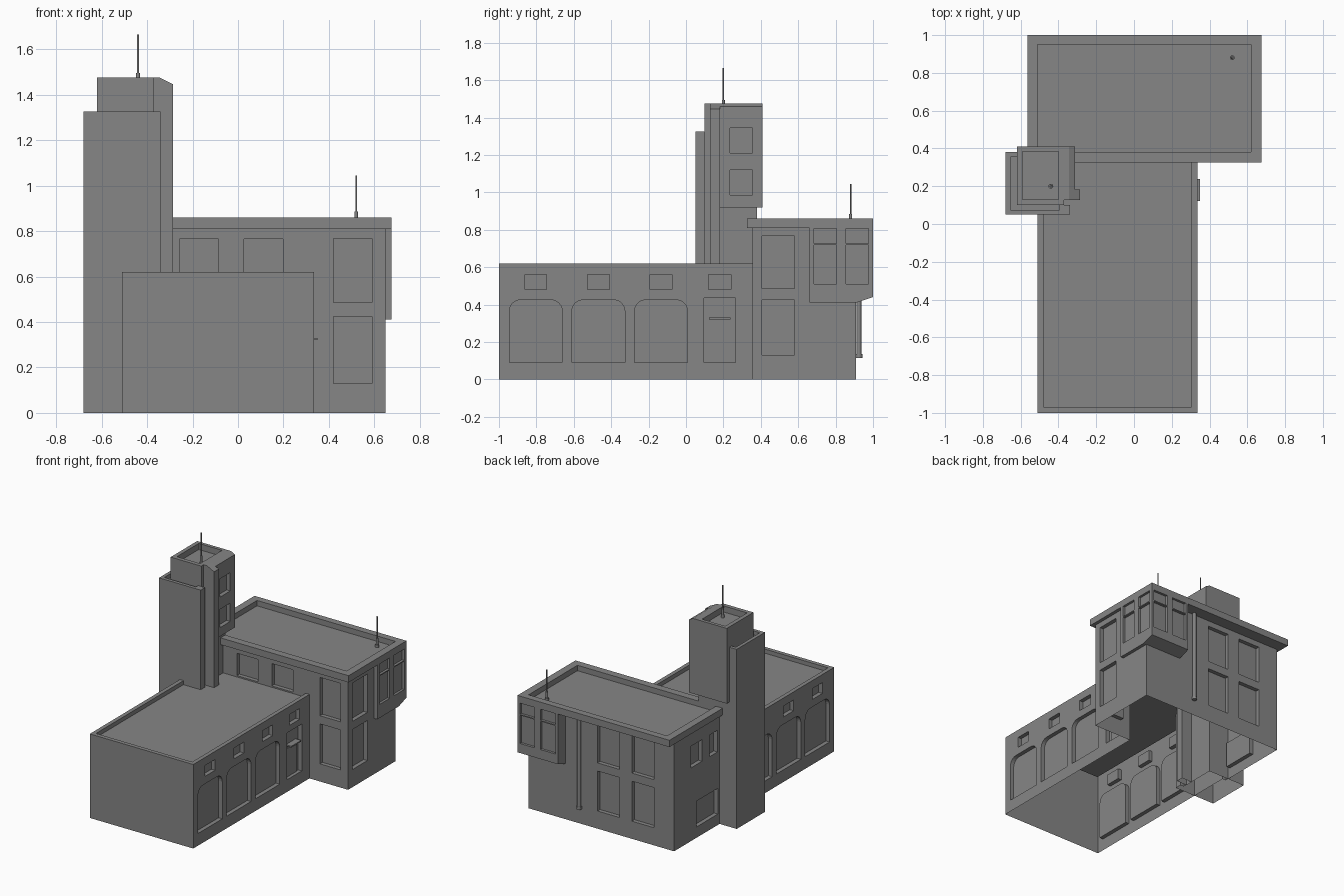
import bpy, bmesh, math
from mathutils import Vector

if "Cube" in bpy.data.objects:
    bpy.data.objects.remove(bpy.data.objects["Cube"])

grey = bpy.data.materials.new("plain grey")
grey.use_nodes = True
grey.diffuse_color = (0.24, 0.24, 0.24, 1)
grey.node_tree.nodes["Principled BSDF"].inputs["Base Color"].default_value = (0.24, 0.24, 0.24, 1)


def prism(bm, pts, axis, lo, hi):
    """Extrude a 2D outline along an axis (outline uses the other two axes in order)."""
    def place(p, d):
        co = list(p)
        co.insert(axis, d)
        return bm.verts.new(co)
    a = [place(p, lo) for p in pts]
    b = [place(p, hi) for p in pts]
    n = len(pts)
    faces = [bm.faces.new(a), bm.faces.new(b)]
    for i in range(n):
        j = (i + 1) % n
        faces.append(bm.faces.new((a[i], a[j], b[j], b[i])))
    bmesh.ops.recalc_face_normals(bm, faces=faces)


def rect(u0, u1, v0, v1):
    return [(u0, v0), (u1, v0), (u1, v1), (u0, v1)]


def arch(u0, u1, v0, v1, r=0.06, steps=6):
    pts = [(u0, v0), (u1, v0)]
    for cu, start in ((u1 - r, 0), (u0 + r, 90)):
        for i in range(steps + 1):
            t = math.radians(start + 90 * i / steps)
            pts.append((cu + r * math.cos(t), v1 - r + r * math.sin(t)))
    return pts


def finish(name, bm):
    me = bpy.data.meshes.new(name)
    bm.to_mesh(me)
    bm.free()
    me.materials.append(grey)
    ob = bpy.data.objects.new(name, me)
    bpy.context.collection.objects.link(ob)
    return ob


def box(name, x0, x1, y0, y1, z0, z1):
    bm = bmesh.new()
    prism(bm, rect(x0, x1, y0, y1), 2, z0, z1)
    return finish(name, bm)


def combine(ob, other, op):
    """Apply a boolean and discard the second object."""
    mod = ob.modifiers.new("bool", "BOOLEAN")
    mod.object, mod.operation, mod.solver = other, op, "EXACT"
    bpy.context.view_layer.update()
    dg = bpy.context.evaluated_depsgraph_get()
    me = bpy.data.meshes.new_from_object(ob.evaluated_get(dg))
    ob.modifiers.clear()
    ob.data = me
    bpy.data.objects.remove(other)


def cut(ob, cuts):
    """Subtract a list of (outline, axis, low, high) prisms."""
    bm = bmesh.new()
    for c in cuts:
        prism(bm, *c)
    cutter = finish("cutter", bm)
    cutter.hide_render = True
    combine(ob, cutter, "DIFFERENCE")


def open_bottom(ob):
    bm = bmesh.new()
    bm.from_mesh(ob.data)
    low = [f for f in bm.faces if all(abs(v.co.z) < 1e-4 for v in f.verts)]
    bmesh.ops.delete(bm, geom=low, context="FACES")
    bm.to_mesh(ob.data)
    bm.free()


def holes(shapes, axis, face, inward, depth=0.03):
    """Recess cutters for outlines on the wall at `face`."""
    ends = sorted((face - inward * 0.05, face + inward * depth))
    return [(s, axis, *ends) for s in shapes]


# Long front hall with arches and small upper windows
hall = box("hall", -0.51, 0.335, -1, 0.45, 0, 0.62)
bays = [-0.945, -0.61, -0.275]
arches = [arch(y, y + 0.283, 0.09, 0.425) for y in bays]
lights = [rect(y + 0.083, y + 0.2, 0.48, 0.56) for y in bays]
door = [rect(0.12, 0.24, 0.48, 0.56), rect(0.095, 0.265, 0.09, 0.435)]
cut(hall, [(rect(-0.48, 0.305, -0.97, 0.4), 2, 0.59, 0.7)]
    + holes(arches + lights + door, 0, 0.335, -1)
    + holes(arches + lights, 0, -0.51, 1))

# Rear block with two storeys of windows
block = box("rear_block", -0.54, 0.65, 0.355, 0.91, 0, 0.815)
floors = ((0.13, 0.425), (0.485, 0.768))
side = [rect(0.405, 0.58, *f) for f in floors]
front = [rect(0.42, 0.59, *f) for f in floors]
front += [rect(x, x + 0.172, 0.6, 0.765) for x in (-0.257, 0.027)]
back = [rect(x, x + 0.18, *f) for x in (-0.375, -0.095) for f in floors]
west = [rect(0.4, 0.65, 0.08, 0.27), rect(0.585, 0.71, 0.54, 0.7), rect(0.405, 0.5, 0.54, 0.7)]
cut(block, holes(side, 0, 0.65, -1) + holes(front, 1, 0.355, 1)
    + holes(back, 1, 0.91, -1) + holes(west, 0, -0.54, 1))
combine(block, hall, "UNION")
open_bottom(block)
block.name = "hall_and_rear_block"

# Rear roof slab with parapet
roof = box("rear_roof", -0.565, 0.675, 0.325, 1, 0.81, 0.86)
cut(roof, [(rect(-0.51, 0.62, 0.38, 0.95), 2, 0.82, 0.95)])

# Corner bay with sloped underside
bm = bmesh.new()
prism(bm, [(0.66, 0.41), (0.91, 0.41), (1, 0.44), (1, 0.815), (0.66, 0.815)], 0, 0.345, 0.675)
bay = finish("corner_bay", bm)
panes = ((0.51, 0.718), (0.726, 0.808))
bay_side = [rect(y, y + 0.12, *p) for y in (0.685, 0.855) for p in panes]
bay_back = [rect(x, x + 0.12, *p) for x in (0.367, 0.535) for p in panes]
cut(bay, holes(bay_side, 0, 0.675, -1, 0.018) + holes(bay_back, 1, 1, -1, 0.018))

# Door leaf and canopy
box("door_leaf", 0.303, 0.311, 0.122, 0.237, 0.09, 0.3)
box("door_canopy", 0.303, 0.35, 0.122, 0.237, 0.32, 0.33)

# Tower: lower slab, upper core, side bay and fin
slab = box("tower_slab", -0.68, -0.34, 0.05, 0.38, 0, 1.325)
cut(slab, [(rect(-0.37, -0.3, 0.1, 0.5), 2, -0.1, 1.5),
           (rect(-0.655, -0.395, 0.075, 0.355), 2, 1.295, 1.5)])
open_bottom(slab)

core = box("tower_core", -0.62, -0.37, 0.1, 0.41, 0.92, 1.475)
cut(core, [(rect(-0.59, -0.4, 0.13, 0.385), 2, 1.43, 1.6)])

bm = bmesh.new()
prism(bm, [(-0.372, 0.92), (-0.312, 0.92), (-0.312, 1.458), (-0.345, 1.475), (-0.372, 1.475)], 1, 0.18, 0.41)
tower_bay = finish("tower_bay", bm)
cut(tower_bay, holes([rect(0.235, 0.355, z, z + 0.135) for z in (0.985, 1.21)], 0, -0.312, -1))

bm = bmesh.new()
prism(bm, [(-0.372, 0), (-0.285, 0), (-0.285, 1.445), (-0.345, 1.475), (-0.372, 1.475)], 1, 0.128, 0.183)
fin = finish("tower_fin", bm)
open_bottom(fin)


def rods(name, x, y, pieces):
    """Stack of vertical cylinders given as (radius, low, high)."""
    bm = bmesh.new()
    for r, z0, z1 in pieces:
        ring = [(x + r * math.cos(a), y + r * math.sin(a))
                for a in (math.tau * i / 12 for i in range(12))]
        prism(bm, ring, 2, z0, z1)
    return finish(name, bm)


# Antennas and rear downpipe
for name, x, y, floor, top in (("tower_antenna", -0.44, 0.2, 1.43, 1.665),
                               ("roof_antenna", 0.52, 0.88, 0.82, 1.045)):
    rods(name, x, y, [(0.013, floor, floor + 0.02), (0.008, floor, floor + 0.065), (0.004, floor, top)])
rods("downpipe", 0.225, 0.925, [(0.013, 0.13, 0.812), (0.018, 0.115, 0.135)])
